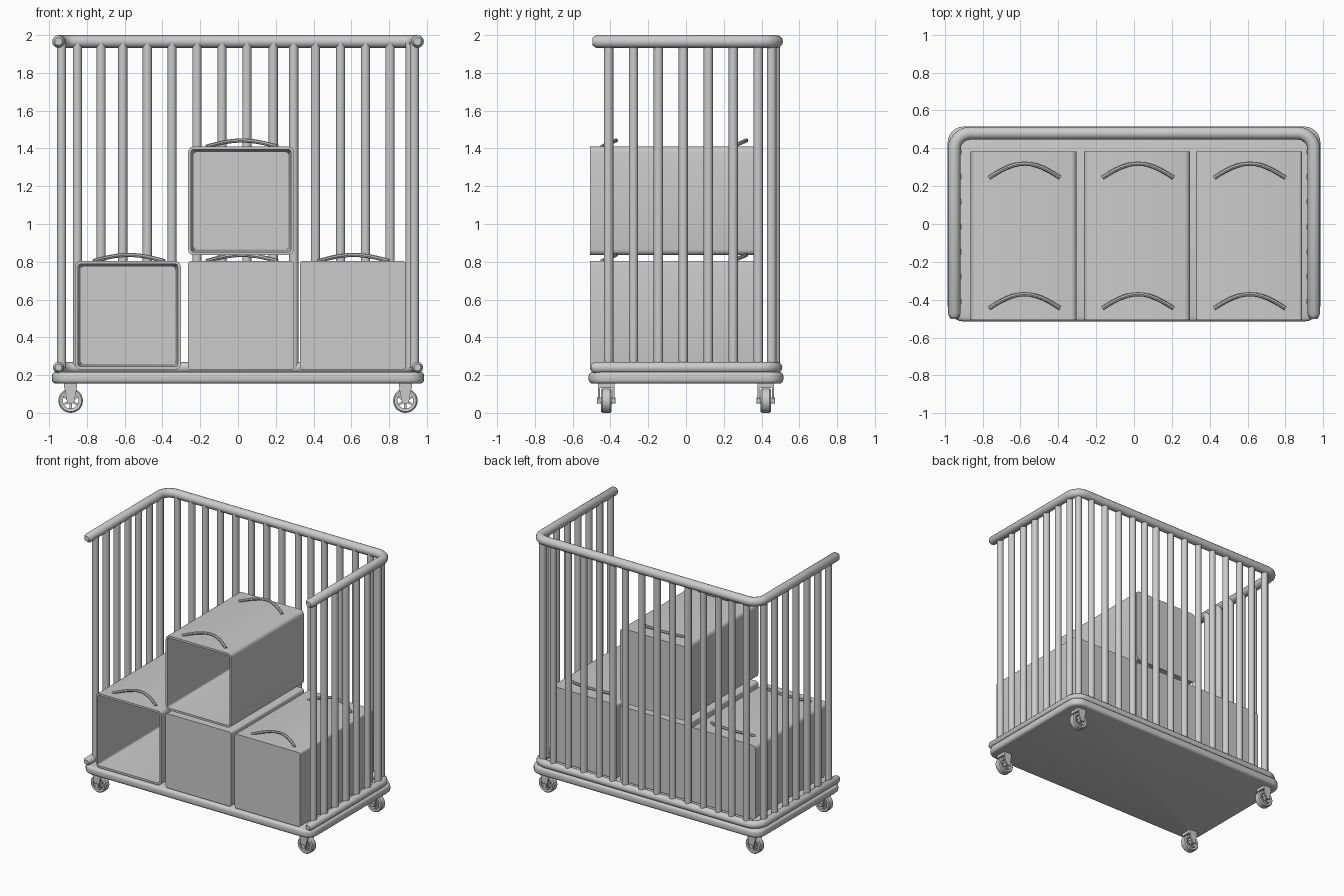
import bpy, bmesh, math
from mathutils import Vector, Matrix

if "Cube" in bpy.data.objects:
    bpy.data.objects.remove(bpy.data.objects["Cube"])


def finish(bm, name, angle=35):
    bmesh.ops.recalc_face_normals(bm, faces=bm.faces)
    me = bpy.data.meshes.new(name)
    bm.to_mesh(me)
    bm.free()
    ob = bpy.data.objects.new(name, me)
    bpy.context.collection.objects.link(ob)
    activate(ob)
    bpy.ops.object.shade_smooth_by_angle(angle=math.radians(angle))
    return ob


def activate(ob):
    bpy.ops.object.select_all(action='DESELECT')
    bpy.context.view_layer.objects.active = ob
    ob.select_set(True)


def tube(name, pts, r, res=4, cap_taper=None):
    cu = bpy.data.curves.new(name, 'CURVE')
    cu.dimensions = '3D'
    cu.bevel_depth, cu.bevel_resolution, cu.use_fill_caps = r, res, True
    sp = cu.splines.new('POLY')
    sp.points.add(len(pts) - 1)
    for p, co in zip(sp.points, pts):
        p.co = (*co, 1)
    if cap_taper:
        sp.points[0].radius = sp.points[-1].radius = cap_taper
    ob = bpy.data.objects.new(name, cu)
    bpy.context.collection.objects.link(ob)
    activate(ob)
    bpy.ops.object.convert(target='MESH')
    ob = bpy.context.object
    bpy.ops.object.shade_smooth_by_angle(angle=math.radians(40))
    return ob


def cube(bm, lo, hi):
    lo, hi = Vector(lo), Vector(hi)
    m = Matrix.Translation((lo + hi) / 2) @ Matrix.Diagonal((*(hi - lo), 1))
    return bmesh.ops.create_cube(bm, size=1, matrix=m)['verts']


def edges_along(bm, axis):
    return [e for e in bm.edges
            if abs((e.verts[0].co - e.verts[1].co).normalized()[axis]) > 0.99]


# Platform with rounded corners and rounded rim
bm = bmesh.new()
cube(bm, (-0.985, -0.515, 0.155), (0.985, 0.515, 0.217))
bmesh.ops.bevel(bm, geom=edges_along(bm, 2), offset=0.085, segments=6, profile=0.5, affect='EDGES')
rim = [e for e in bm.edges if abs(e.verts[0].co.z - e.verts[1].co.z) < 1e-5]
bmesh.ops.bevel(bm, geom=rim, offset=0.02, segments=3, profile=0.5, affect='EDGES')
finish(bm, "platform")


# U-shaped rails, open at the front
def rail(name, z, r, y0):
    X, Y, R = 0.95, 0.48, 0.085
    right = [(X, y0, z), (X, y0 + 0.02, z)]
    for i in range(7):
        a = math.radians(15 * i)
        right.append((X - R + R * math.cos(a), Y - R + R * math.sin(a), z))
    left = [(-x, y, zz) for x, y, zz in reversed(right)]
    tube(name, right + left, r, 4, 0.6)


rail("top_rail", 1.966, 0.034, -0.495)
rail("bottom_rail", 0.24, 0.03, -0.503)

# Vertical bars
spots = [(-0.85, 0.473), (0.91, 0.453)]
spots += [(x, 0.473) for x in (-0.725, -0.61, -0.48, -0.35, -0.217, -0.085, 0.047,
                              0.187, 0.295, 0.41, 0.543, 0.675, 0.805)]
for i in range(7):
    spots += [(s * 0.934, -0.41 + 0.132 * i) for s in (-1, 1)]
bm = bmesh.new()
for x, y in spots:
    bmesh.ops.create_cone(bm, cap_ends=True, segments=14, radius1=0.025, radius2=0.025,
                          depth=1.72, matrix=Matrix.Translation((x, y, 1.10)))
finish(bm, "vertical_bars")


# Carrier boxes, some with an open front
def carrier(name, x, z, is_open):
    bm = bmesh.new()
    cube(bm, (x - 0.28, -0.507, z), (x + 0.28, 0.383, z + 0.575))
    bmesh.ops.bevel(bm, geom=edges_along(bm, 1), offset=0.03 if is_open else 0.015,
                    segments=4, profile=0.5, affect='EDGES')
    if is_open:
        bm.normal_update()
        front = [f for f in bm.faces if f.normal.y < -0.9]
        bmesh.ops.inset_region(bm, faces=front, thickness=0.016)
        inner = bmesh.ops.extrude_face_region(bm, geom=front)
        verts = [v for v in inner['geom'] if isinstance(v, bmesh.types.BMVert)]
        bmesh.ops.delete(bm, geom=front, context='FACES_ONLY')
        bmesh.ops.translate(bm, verts=verts, vec=(0, 0.865, 0))
        c = Vector((x, 0, z + 0.2875))
        for v in verts:
            v.co.x = c.x + (v.co.x - c.x) * 0.95
            v.co.z = c.z + (v.co.z - c.z) * 0.95
    finish(bm, name)
    # Leaning arched carrying handles
    for tag, y in (("front", -0.445), ("back", 0.245)):
        pts = []
        for i in range(13):
            t = i / 6 - 1
            h = math.cos(t * math.pi / 2 * 0.9) - math.cos(math.pi / 2 * 0.9)
            pts.append((x + 0.005 + 0.187 * t, y + 0.088 * h, z + 0.575 + 0.038 * h))
        tube(f"{name}_{tag}_handle", pts, 0.011, 2)


carrier("left_carrier", -0.583, 0.229, True)
carrier("middle_carrier", 0.016, 0.229, False)
carrier("right_carrier", 0.607, 0.229, False)
carrier("upper_carrier", 0.016, 0.835, True)


# Casters
def lathe(bm, profile, centre, segs=28):
    """Spin a closed (radius, y) profile about the y axis."""
    rings = []
    for i in range(segs):
        a = 2 * math.pi * i / segs
        rings.append([bm.verts.new(Vector(centre) + Vector((r * math.cos(a), y, r * math.sin(a))))
                      for r, y in profile])
    n = len(profile)
    for i in range(segs):
        p, q = rings[i], rings[(i + 1) % segs]
        for j in range(n):
            k = (j + 1) % n
            bm.faces.new((p[j], p[k], q[k], q[j]))


TYRE = [(0.042, -0.026), (0.058, -0.028), (0.065, -0.02), (0.065, 0.02),
        (0.058, 0.028), (0.042, 0.026)]
for sx, side in ((-1, "left"), (1, "right")):
    for sy, end in ((-1, "front"), (1, "back")):
        cx, cy, cz = sx * 0.886, sy * 0.422, 0.065
        bm = bmesh.new()
        lathe(bm, TYRE, (cx, cy, cz))
        for k in range(6):
            vs = cube(bm, (-0.006, -0.012, 0.01), (0.006, 0.012, 0.045))
            bmesh.ops.transform(bm, verts=vs, matrix=Matrix.Translation((cx, cy, cz))
                                @ Matrix.Rotation(k * math.pi / 3, 4, 'Y'))
        bmesh.ops.create_cone(bm, cap_ends=True, segments=16, radius1=0.016, radius2=0.016, depth=0.096,
                              matrix=Matrix.Translation((cx, cy, cz)) @ Matrix.Rotation(math.pi / 2, 4, 'X'))
        finish(bm, f"{end}_{side}_wheel")
        # Fork: top plate and two tapering cheeks
        bm = bmesh.new()
        cube(bm, (cx - 0.034, cy - 0.044, 0.132), (cx + 0.034, cy + 0.044, 0.158))
        for s in (-1, 1):
            ya, yb = sorted((cy + s * 0.032, cy + s * 0.044))
            vs = cube(bm, (cx - 0.034, ya, 0.05), (cx + 0.034, yb, 0.14))
            for v in vs:
                if v.co.z < 0.1:
                    v.co.x = cx + (v.co.x - cx) * 0.5
        finish(bm, f"{end}_{side}_fork")
